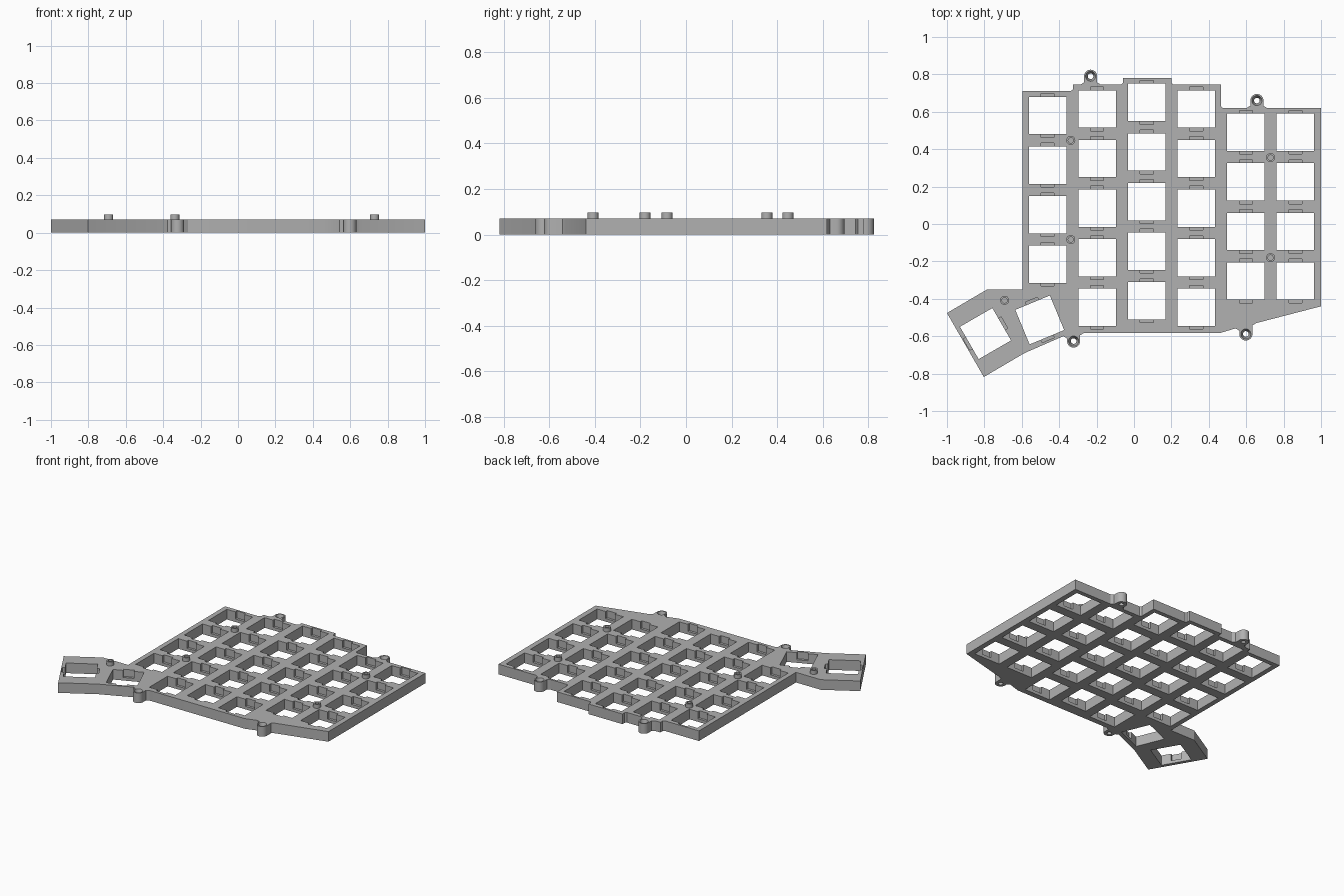
import bpy, bmesh, math
from mathutils import Matrix, Vector

if "Cube" in bpy.data.objects:
    bpy.data.objects.remove(bpy.data.objects["Cube"], do_unlink=True)

TOP = 0.07        # plate thickness
LEDGE = 0.021     # floor height of the clip pockets
KEY = 0.2         # key opening size
PITCH = 0.265
EAR = 0.035       # screw ear radius

grey = bpy.data.materials.new("plate grey")
grey.use_nodes = True
grey.diffuse_color = (0.44, 0.44, 0.44, 1)
grey.node_tree.nodes["Principled BSDF"].inputs["Base Color"].default_value = grey.diffuse_color


def make_object(name, bm):
    bmesh.ops.recalc_face_normals(bm, faces=bm.faces)
    mesh = bpy.data.meshes.new(name)
    bm.to_mesh(mesh)
    bm.free()
    mesh.materials.append(grey)
    obj = bpy.data.objects.new(name, mesh)
    bpy.context.collection.objects.link(obj)
    return obj


def activate(obj):
    bpy.ops.object.select_all(action='DESELECT')
    obj.select_set(True)
    bpy.context.view_layer.objects.active = obj


def lathe(bm, profile, x, y, steps=32):
    """Revolve (radius, z) points around a vertical axis at x, y."""
    verts = [bm.verts.new((x + r, y, z)) for r, z in profile]
    edges = [bm.edges.new(pair) for pair in zip(verts, verts[1:])]
    bmesh.ops.spin(bm, geom=verts + edges, cent=(x, y, 0), axis=(0, 0, 1),
                   angle=math.tau, steps=steps)
    bmesh.ops.remove_doubles(bm, verts=bm.verts, dist=0.0001)


def box(bm, matrix, size, offset_y, low, high):
    place = matrix @ Matrix.Translation((0, offset_y, (low + high) / 2))
    bmesh.ops.create_cube(bm, size=1,
                          matrix=place @ Matrix.Diagonal((size[0], size[1], high - low, 1)))


def cut(target, name, bm):
    cutter = make_object(name, bm)
    cutter.hide_render = True
    mod = target.modifiers.new(name, 'BOOLEAN')
    mod.operation = 'DIFFERENCE'
    mod.solver = 'EXACT'
    mod.object = cutter
    activate(target)
    bpy.ops.object.modifier_apply(modifier=mod.name)
    bpy.data.objects.remove(cutter, do_unlink=True)


def ear(x, y, start_y, end_y, side):
    """Outline of a screw ear; side is 1 at the back edge, -1 at the front."""
    flare, neck = EAR + 0.02, 0.012 * side
    arc = [(x - side * EAR * math.cos(a), y + side * EAR * math.sin(a))
           for a in (math.pi * i / 16 for i in range(17))]
    return ([(x - side * flare, start_y), (x - side * EAR, start_y + neck)] + arc +
            [(x + side * EAR, end_y + neck), (x + side * flare, end_y)])


# Plate outline, clockwise from the back right corner
ears = [(-0.232, 0.79), (0.657, 0.66), (0.598, -0.588), (-0.323, -0.626)]
outline = [(-0.596, 0.71), (-0.34, 0.71), (-0.325, 0.72), (-0.325, 0.745)]
outline += ear(*ears[0], 0.745, 0.745, 1)
outline += [(-0.07, 0.745), (-0.06, 0.755), (-0.06, 0.78), (0.2, 0.78), (0.2, 0.755),
            (0.21, 0.745), (0.465, 0.745), (0.465, 0.63), (0.475, 0.62)]
outline += ear(*ears[1], 0.62, 0.62, 1)
outline += [(1.0, 0.62), (1.0, -0.44)]
outline += ear(*ears[2], -0.53, -0.558, -1)
outline += [(0.46, -0.583)]
outline += ear(*ears[3], -0.583, -0.6, -1)
outline += [(-0.585, -0.69), (-0.803, -0.818), (-1.0, -0.476), (-0.82, -0.37),
            (-0.785, -0.35), (-0.596, -0.35)]

bm = bmesh.new()
face = bm.faces.new([bm.verts.new((x, y, 0)) for x, y in outline])
grown = bmesh.ops.extrude_face_region(bm, geom=[face])
bmesh.ops.translate(bm, vec=Vector((0, 0, TOP)),
                    verts=[v for v in grown["geom"] if isinstance(v, bmesh.types.BMVert)])
plate = make_object("switch_plate", bm)

# Key positions: staggered columns plus two turned thumb keys
columns = [(-0.462, 0.58, 4), (-0.197, 0.615, 5), (0.068, 0.65, 5),
           (0.333, 0.615, 5), (0.598, 0.49, 4), (0.863, 0.49, 4)]
keys = [(x, y - PITCH * row, 0) for x, y, rows in columns for row in range(rows)]
keys += [(-0.504, -0.513, 22.5), (-0.794, -0.586, -60)]

holes, pockets = bmesh.new(), bmesh.new()
for x, y, angle in keys:
    place = Matrix.Translation((x, y, 0)) @ Matrix.Rotation(math.radians(angle), 4, 'Z')
    box(holes, place, (KEY, KEY), 0, -0.05, TOP + 0.05)
    for side in (-1, 1):
        box(pockets, place, (0.07, 0.037), side * (KEY / 2 - 0.0015), LEDGE, TOP + 0.05)

# Countersunk screw holes through the ears
for x, y in ears:
    lathe(holes, [(0, -0.02), (0.015, -0.02), (0.015, 0.035), (0.027, TOP),
                  (0.027, TOP + 0.02), (0, TOP + 0.02)], x, y)

cut(plate, "opening_cutter", holes)
cut(plate, "clip_pocket_cutter", pockets)
activate(plate)
bpy.ops.object.shade_smooth_by_angle(angle=math.radians(25))

# Hollow standoff pegs
pegs = [(-0.338, 0.447), (-0.338, -0.083), (-0.692, -0.408), (0.73, 0.355), (0.73, -0.18)]
for number, (x, y) in enumerate(pegs, 1):
    bm = bmesh.new()
    lathe(bm, [(0, TOP - 0.01), (0.024, TOP - 0.01), (0.024, 0.097), (0.014, 0.097),
               (0.014, TOP + 0.001), (0, TOP + 0.001)], x, y)
    peg = make_object(f"standoff_peg_{number}", bm)
    activate(peg)
    bpy.ops.object.shade_smooth_by_angle(angle=math.radians(30))
